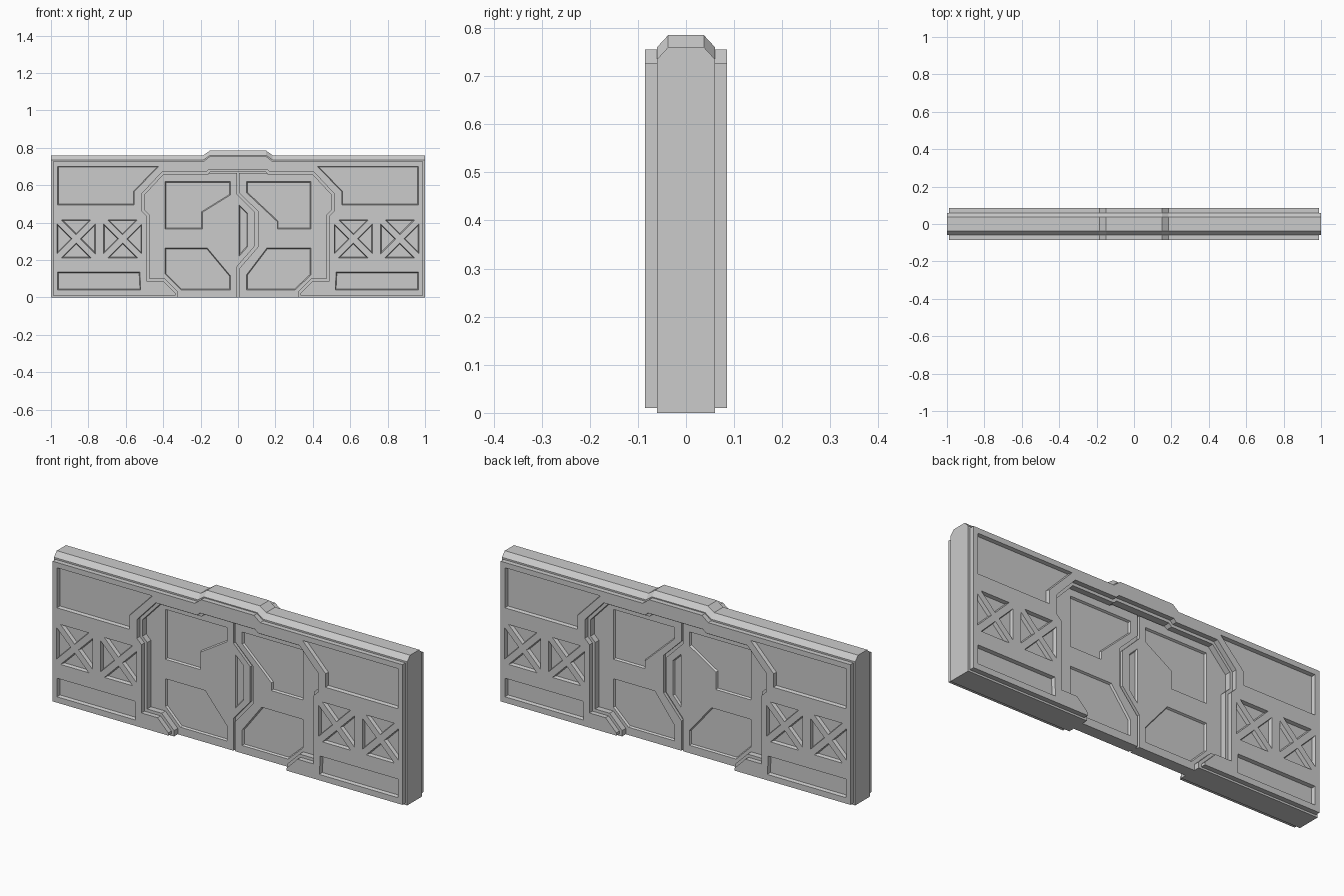
import bpy, bmesh, math
from mathutils import Vector

if "Cube" in bpy.data.objects:
    bpy.data.objects.remove(bpy.data.objects["Cube"])


def sym(pts):
    """Left-hand outline plus its mirror image across x = 0."""
    return pts + [(-x, z) for x, z in reversed(pts)]


def flip(pts):
    return [(-x, z) for x, z in reversed(pts)]


def offset(pts, d):
    """Move every edge of a closed outline inward by d (outward if negative)."""
    n = len(pts)
    area = sum(pts[i][0] * pts[(i + 1) % n][1] - pts[(i + 1) % n][0] * pts[i][1] for i in range(n))
    s = 1 if area > 0 else -1
    out = []
    for i in range(n):
        p, a, b = Vector(pts[i]), Vector(pts[i - 1]), Vector(pts[(i + 1) % n])
        e1, e2 = (p - a).normalized(), (b - p).normalized()
        n1, n2 = Vector((-e1.y, e1.x)) * s, Vector((-e2.y, e2.x)) * s
        q = p + (n1 + n2) * (d / (1 + n1.dot(n2)))
        out.append((q.x, q.y))
    return out


def add_loft(bm, sections):
    """Closed solid through xz outlines placed at the given y values."""
    rings = [[bm.verts.new((x, y, z)) for x, z in pts] for y, pts in sections]
    n = len(rings[0])
    for r, t in zip(rings, rings[1:]):
        for i in range(n):
            bm.faces.new((r[i], r[(i + 1) % n], t[(i + 1) % n], t[i]))
    bm.faces.new(rings[0])
    bm.faces.new(rings[-1])


def make(name, solids):
    bm = bmesh.new()
    for sections in solids:
        add_loft(bm, sections)
    bmesh.ops.recalc_face_normals(bm, faces=bm.faces)
    me = bpy.data.meshes.new(name)
    bm.to_mesh(me)
    bm.free()
    ob = bpy.data.objects.new(name, me)
    bpy.context.collection.objects.link(ob)
    return ob


def engrave(ob, shapes, face, depth, taper=0.009):
    """Cut sloped recesses into the front face, then mirror to the back."""
    solids = [[(face - depth, offset(s, -taper)), (face + depth, offset(s, taper))] for s in shapes]
    cutter = make("recess_cutter", solids)
    cutter.hide_render = True
    bpy.context.view_layer.objects.active = ob
    m = ob.modifiers.new("recess", 'BOOLEAN')
    m.operation, m.solver, m.object = 'DIFFERENCE', 'EXACT', cutter
    bpy.ops.object.modifier_apply(modifier=m.name)
    bpy.data.objects.remove(cutter)
    m = ob.modifiers.new("back", 'MIRROR')
    m.use_axis = (False, True, False)
    m.use_mirror_merge = False
    bpy.ops.object.modifier_apply(modifier=m.name)


# Doorway outline
opening_left = [(-.32, 0), (-.32, .03), (-.39, .10), (-.472, .10), (-.472, .44), (-.498, .466),
                (-.498, .55), (-.40, .655), (-.165, .655), (-.15, .67)]
opening = sym(opening_left)
opening_wide = [(x, max(z, .01)) for x, z in offset(opening, -.015)]

# Wall core with chamfered top and raised middle
top = sym([(-1, 0), (-1, .76), (-.185, .76), (-.15, .785)])
low = [(x, z - .025 if z > .7 else z) for x, z in top]
hole = opening[::-1]
make("wall_core", [[(-.06, low + hole), (-.037, top + hole), (.037, top + hole), (.06, low + hole)]])

# Facing plates with recessed panels
plate_outline = sym([(-.99, .01), (-.99, .727), (-.185, .727), (-.15, .755)]) + opening_wide[::-1]
plate = make("facing_plates", [[(-.085, plate_outline), (-.058, plate_outline)]])
panels = [[(-.965, .70), (-.425, .70), (-.555, .565), (-.555, .495), (-.965, .495)],
          [(-.965, .135), (-.525, .135), (-.52, .04), (-.965, .04)]]
# Cross-braced cells: four triangles each
h, g = .102, .022
for cx in (-.865, -.617):
    for k in range(4):
        c, s = round(math.cos(k * math.pi / 2)), round(math.sin(k * math.pi / 2))
        tri = [(0, -g), (-h + g, -h), (h - g, -h)]
        panels.append([(cx + c * x - s * z, .313 + s * x + c * z) for x, z in tri])
engrave(plate, panels + [flip(p) for p in panels], -.085, .018, .004)

# Two doors meeting along a stepped seam
seam = [(-.005, .665), (-.005, .55), (.09, .455), (.09, .275), (-.005, .165), (-.005, 0)]
seam_right = [(.005, .665), (.005, .56), (.106, .461), (.106, .269), (.005, .152), (.005, 0)]
left = opening_left[:-1] + [(-.15, .665)] + seam
right = seam_right[::-1] + [(.15, .665)] + flip(opening_left[:-1])
left_door = make("left_door", [[(-.03, left), (-.014, left)]])
right_door = make("right_door", [[(-.03, right), (-.014, right)]])
engrave(left_door, [
    [(-.39, .62), (-.04, .62), (-.04, .548), (-.19, .455), (-.19, .365), (-.39, .365)],
    [(-.39, .265), (-.165, .265), (-.04, .115), (-.04, .04), (-.305, .04), (-.39, .125)],
    [(.006, .495), (.052, .45), (.052, .272), (.006, .22)]], -.03, .010, .005)
engrave(right_door, [
    [(.045, .62), (.39, .62), (.39, .365), (.21, .365), (.21, .395), (.21, .395 + .01), (.045, .56)],
    [(.155, .265), (.39, .265), (.39, .12), (.305, .04), (.045, .04), (.045, .12)]], -.03, .010, .005)

# Backing behind the seam
make("door_backing", [[(-.015, opening), (.015, opening)]])
